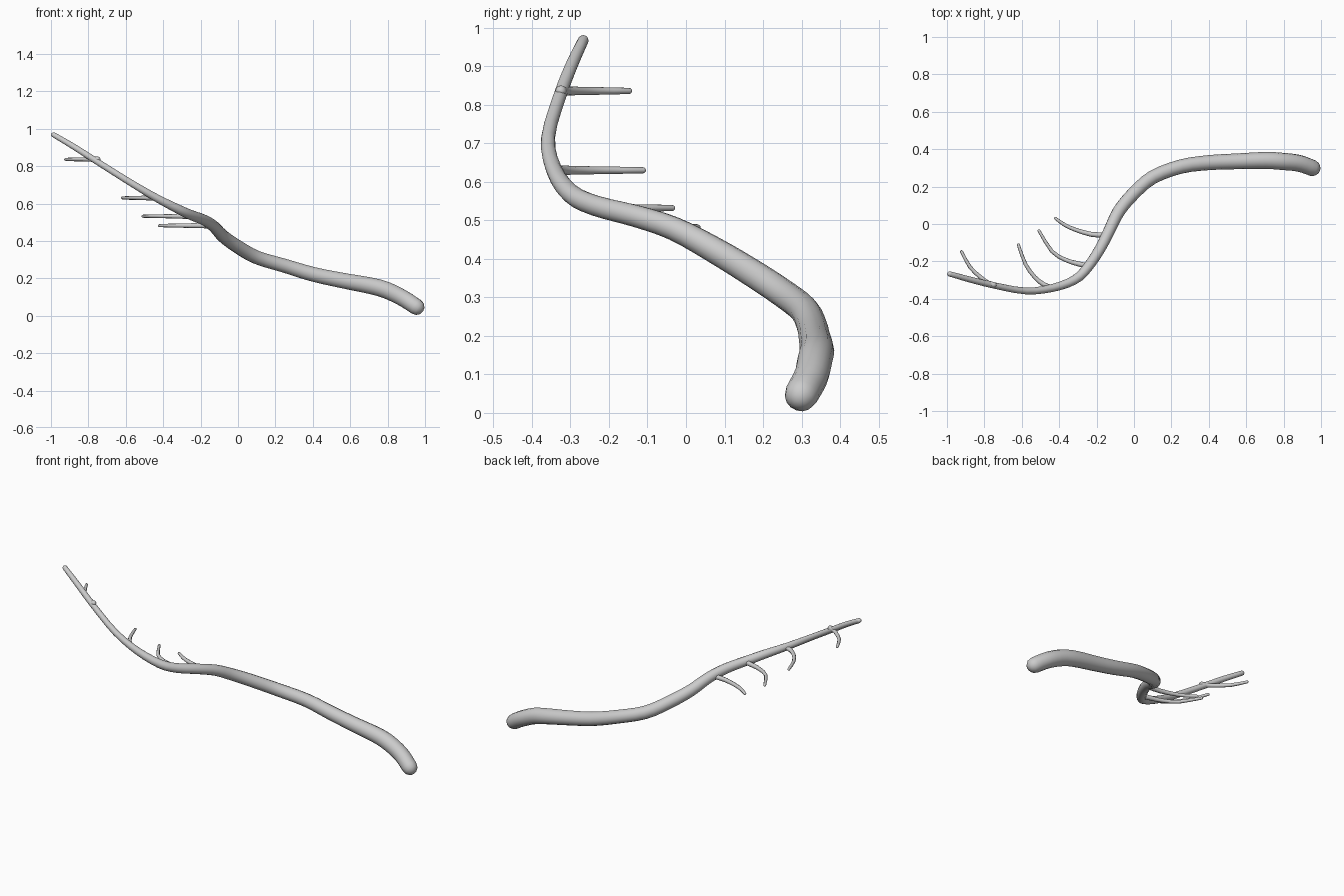
import bpy, bmesh, math
from mathutils import Vector

if "Cube" in bpy.data.objects:
    bpy.data.objects.remove(bpy.data.objects["Cube"])


def spline(pts, steps):
    """Catmull-Rom through (x, y, z, radius) points."""
    p = [Vector(q) for q in pts]
    p = [2 * p[0] - p[1]] + p + [2 * p[-1] - p[-2]]
    out = []
    for i in range(1, len(p) - 2):
        a, b, c, d = p[i - 1:i + 3]
        for s in range(steps):
            t = s / steps
            out.append(0.5 * (2 * b + (c - a) * t + (2 * a - 5 * b + 4 * c - d) * t**2
                              + (3 * b - a - 3 * c + d) * t**3))
    return out + [p[-2]]


def limb(name, pts, sides, steps):
    """Tapered round tube with domed ends."""
    path = [(q.xyz, q.w) for q in spline(pts, steps)]
    n = len(path)
    tang = [(path[min(i + 1, n - 1)][0] - path[max(i - 1, 0)][0]).normalized() for i in range(n)]
    rings = [(c, r, t) for (c, r), t in zip(path, tang)]
    # dome rings at both ends
    angles = [math.radians(a) for a in (30, 58, 80)]
    c0, r0, t0 = rings[0]
    c1, r1, t1 = rings[-1]
    start = [(c0 - t0 * r0 * math.sin(a), r0 * math.cos(a), t0) for a in reversed(angles)]
    end = [(c1 + t1 * r1 * math.sin(a), r1 * math.cos(a), t1) for a in angles]
    rings = start + rings + end

    bm = bmesh.new()
    u = rings[0][2].orthogonal().normalized()
    loops = []
    for c, r, t in rings:
        u = (u - t * u.dot(t)).normalized()
        v = t.cross(u)
        loops.append([bm.verts.new(c + r * (u * math.cos(a) + v * math.sin(a)))
                      for a in (2 * math.pi * k / sides for k in range(sides))])
    for a, b in zip(loops, loops[1:]):
        for k in range(sides):
            j = (k + 1) % sides
            bm.faces.new((a[k], a[j], b[j], b[k]))
    bm.faces.new(loops[0][::-1])
    bm.faces.new(loops[-1])
    bmesh.ops.recalc_face_normals(bm, faces=bm.faces)
    for f in bm.faces:
        f.smooth = True
    me = bpy.data.meshes.new(name)
    bm.to_mesh(me)
    bm.free()
    ob = bpy.data.objects.new(name, me)
    bpy.context.collection.objects.link(ob)
    return ob


# Main winding branch, thick end to thin tip
limb("main_branch", [
    (.953, .30, .048, .044), (.88, .325, .095, .045), (.79, .335, .138, .046),
    (.70, .34, .162, .045), (.55, .335, .19, .042), (.40, .328, .222, .040),
    (.25, .307, .267, .038), (.10, .25, .312, .037), (0, .165, .368, .036),
    (-.08, .07, .425, .034), (-.13, -.03, .478, .031), (-.18, -.13, .511, .029),
    (-.25, -.235, .538, .027), (-.32, -.30, .570, .025), (-.44, -.343, .632, .021),
    (-.58, -.358, .715, .018), (-.75, -.328, .822, .017), (-.88, -.296, .905, .016),
    (-.985, -.267, .967, .014)], 14, 3)

# Four flat curved twigs: height and (x, y) course
twigs = [
    (.482, [(-.15, -.06), (-.23, -.055), (-.315, -.03), (-.37, -.005), (-.42, .03)]),
    (.532, [(-.245, -.225), (-.31, -.21), (-.37, -.19), (-.44, -.145), (-.508, -.036)]),
    (.63, [(-.43, -.345), (-.48, -.325), (-.53, -.285), (-.58, -.215), (-.618, -.112)]),
    (.836, [(-.75, -.325), (-.78, -.315), (-.82, -.285), (-.877, -.23), (-.922, -.148)]),
]
radii = (.015, .013, .011, .010, .008)
for i, (z, course) in enumerate(twigs):
    limb(f"twig_{i + 1}", [(x, y, z, r) for (x, y), r in zip(course, radii)], 8, 2)
